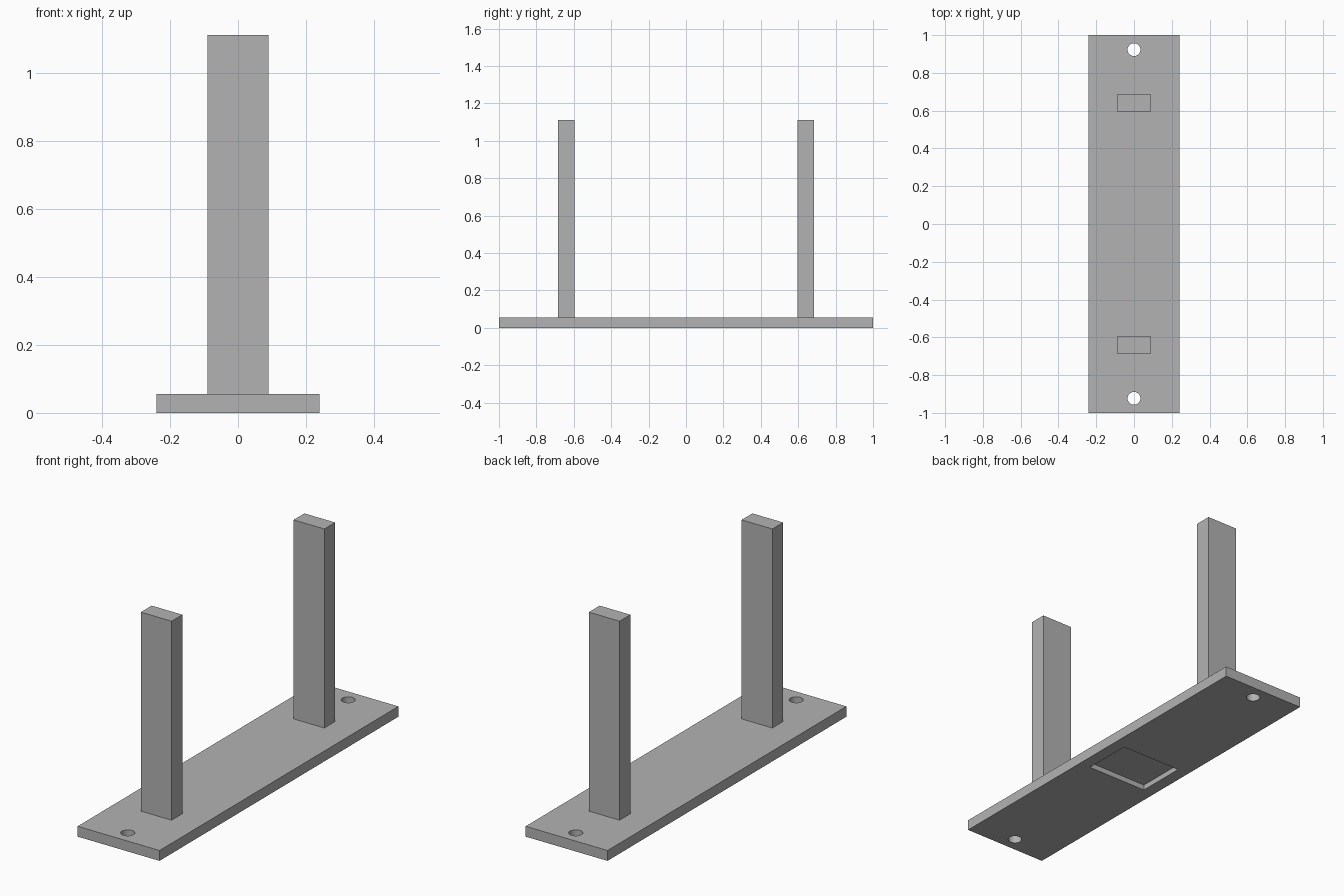
import bpy

if "Cube" in bpy.data.objects:
    bpy.data.objects.remove(bpy.data.objects["Cube"])

grey = bpy.data.materials.new("plain grey")
grey.diffuse_color = (0.45, 0.45, 0.45, 1)
grey.use_nodes = True
grey.node_tree.nodes["Principled BSDF"].inputs["Base Color"].default_value = grey.diffuse_color


def box(name, size, centre):
    bpy.ops.mesh.primitive_cube_add(size=1, location=centre)
    obj = bpy.context.object
    obj.name = name
    obj.scale = size
    bpy.ops.object.transform_apply(location=False, rotation=False, scale=True)
    obj.data.materials.append(grey)
    return obj


def cut(target, cutter):
    mod = target.modifiers.new(cutter.name, 'BOOLEAN')
    mod.operation = 'DIFFERENCE'
    mod.solver = 'EXACT'
    mod.object = cutter
    bpy.context.view_layer.objects.active = target
    bpy.ops.object.modifier_apply(modifier=mod.name)
    bpy.data.objects.remove(cutter)


BASE_H = 0.055
TOP = 1.11

# Base plate with a shallow rectangular pocket underneath
base = box("base_plate", (0.48, 2.0, BASE_H), (0, 0, BASE_H / 2))
cut(base, box("pocket_cutter", (0.35, 0.264, 0.056), (0, 0, 0)))

for side, label in ((-1, "front"), (1, "back")):
    # Screw hole near each end
    bpy.ops.mesh.primitive_cylinder_add(vertices=32, radius=0.034, depth=0.3,
                                        location=(0, side * 0.923, 0))
    hole = bpy.context.object
    hole.name = label + "_hole_cutter"
    hole.data.materials.append(grey)
    cut(base, hole)
    # Upright post standing on the plate
    box(label + "_post", (0.18, 0.09, TOP - BASE_H),
        (0, side * 0.64, (TOP + BASE_H) / 2))

# Smooth hole walls, sharp plate edges
bpy.ops.object.select_all(action='DESELECT')
base.select_set(True)
bpy.context.view_layer.objects.active = base
bpy.ops.object.shade_smooth_by_angle()
